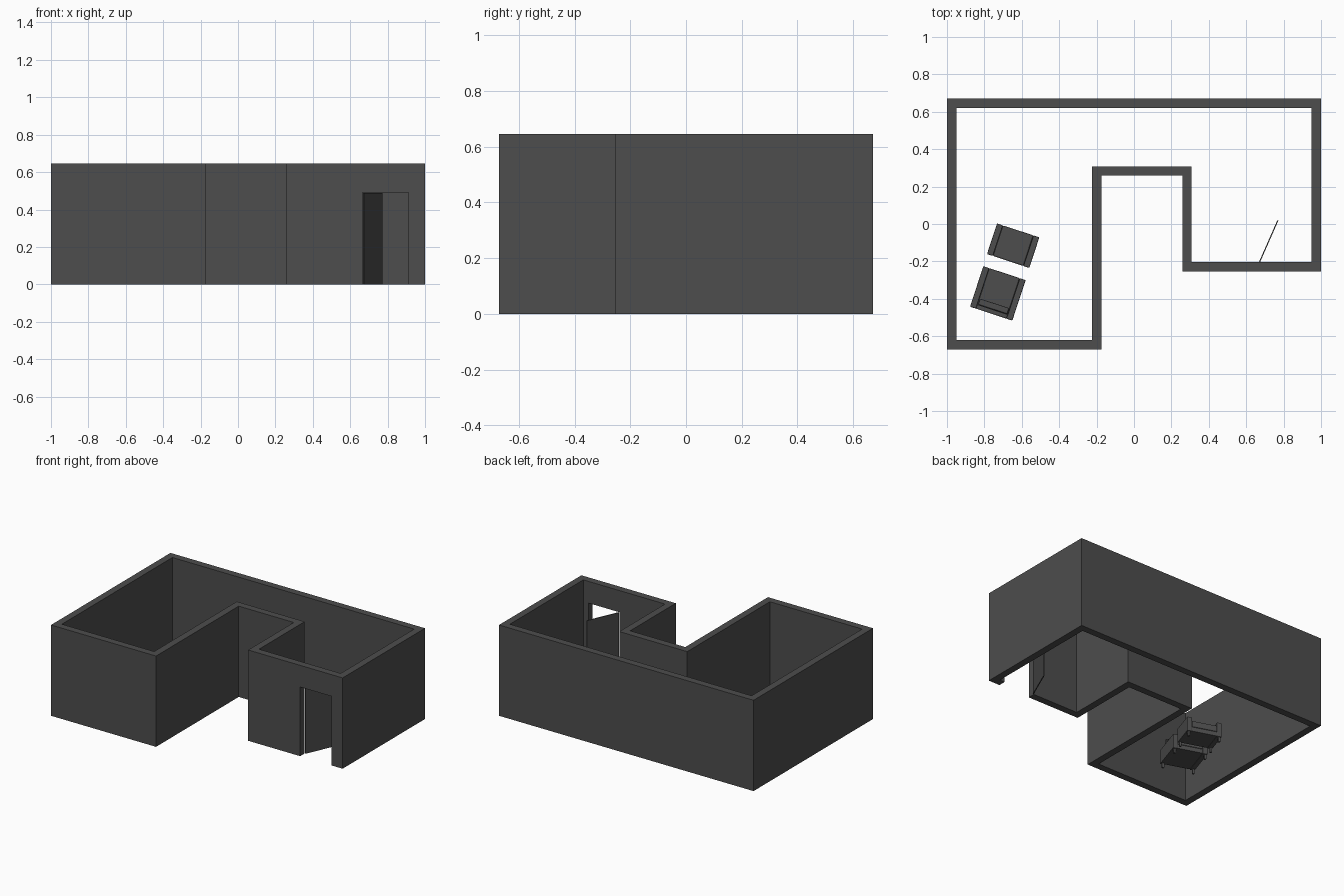
import bpy, bmesh, math
from mathutils import Matrix, Vector

if "Cube" in bpy.data.objects:
    bpy.data.objects.remove(bpy.data.objects["Cube"])

HEIGHT = 0.645

# One dark grey for every part
dark = bpy.data.materials.new("dark_grey")
dark.diffuse_color = (0.075, 0.075, 0.075, 1)
dark.use_nodes = True
dark.node_tree.nodes["Principled BSDF"].inputs["Base Color"].default_value = dark.diffuse_color


def finish(name, bm):
    bmesh.ops.recalc_face_normals(bm, faces=bm.faces)
    mesh = bpy.data.meshes.new(name)
    bm.to_mesh(mesh)
    bm.free()
    mesh.materials.append(dark)
    ob = bpy.data.objects.new(name, mesh)
    bpy.context.collection.objects.link(ob)
    return ob


def box(name, lo, hi, matrix=Matrix(), bevel=0.0):
    lo, hi = Vector(lo), Vector(hi)
    bm = bmesh.new()
    bmesh.ops.create_cube(bm, size=1)
    for v in bm.verts:
        v.co = Vector(v.co[i] * (hi[i] - lo[i]) + (lo[i] + hi[i]) / 2 for i in range(3))
    if bevel:
        bmesh.ops.bevel(bm, geom=bm.edges[:], offset=bevel, segments=2,
                        affect='EDGES', profile=0.5)
    bm.transform(matrix)
    return finish(name, bm)


# Walls: ring between outer and inner outlines, pulled up to full height
outer = [(-1, .67), (1, .67), (1, -.254), (.258, -.254),
         (.258, .258), (-.175, .258), (-.175, -.67), (-1, -.67)]
t = 0.05
signs = [(1, -1), (-1, -1), (-1, 1), (1, 1), (1, 1), (-1, 1), (-1, 1), (1, 1)]
inner = [(x + t * sx, y + t * sy) for (x, y), (sx, sy) in zip(outer, signs)]
bm = bmesh.new()
a = [bm.verts.new((x, y, 0)) for x, y in outer]
b = [bm.verts.new((x, y, 0)) for x, y in inner]
n = len(a)
for i in range(n):
    j = (i + 1) % n
    bm.faces.new((a[i], a[j], b[j], b[i]))
ext = bmesh.ops.extrude_face_region(bm, geom=bm.faces[:], use_keep_orig=True)
bmesh.ops.translate(bm, vec=(0, 0, HEIGHT),
                    verts=[g for g in ext["geom"] if isinstance(g, bmesh.types.BMVert)])
walls = finish("walls", bm)

# Doorway cut through the front right wall
cutter = box("doorway_cutter", (.666, -.32, -.1), (.911, -.15, .491))
cutter.hide_render = True
cutter.hide_set(True)
mod = walls.modifiers.new("doorway", 'BOOLEAN')
mod.operation = 'DIFFERENCE'
mod.object = cutter
mod.solver = 'EXACT'

# Door leaf swung into the room from its left hinge
swing = Matrix.Translation((.671, -.204, 0)) @ Matrix.Rotation(math.atan2(.223, .098), 4, 'Z')
box("door_leaf", (0, -.003, 0), (.243, .003, .489), swing)


# Armchair and matching footstool, raised on short legs
def seat_piece(name, centre, depth, back):
    m = Matrix.Translation((*centre, 0)) @ Matrix.Rotation(math.radians(-18.2), 4, 'Z')
    w, d, arm = .119, depth / 2, .033
    back_y = -d + (.022 if back else 0)
    box(name + "_base", (-w + arm, -d + .004, .115), (w - arm, d - .004, .145), m)
    box(name + "_cushion", (-w + arm, back_y, .145), (w - arm, d, .19), m, .006)
    for s in (-1, 1):
        x0, x1 = sorted((s * w, s * (w - arm)))
        box(name + "_arm", (x0, -d, .112), (x1, d, .215), m, .004)
        for e in (-1, 1):
            x, y = s * (w - .014), e * (d - .014)
            box(name + "_leg", (x - .007, y - .007, .08), (x + .007, y + .007, .115), m)
    if back:
        box(name + "_back", (-w + arm, -d, .115), (w - arm, -d + .024, .295), m, .004)
        box(name + "_back_cushion", (-w + arm + .004, -d + .024, .185),
            (w - arm - .004, -d + .058, .28), m, .006)


seat_piece("armchair", (-.728, -.371), .228, True)
seat_piece("footstool", (-.646, -.116), .172, False)
